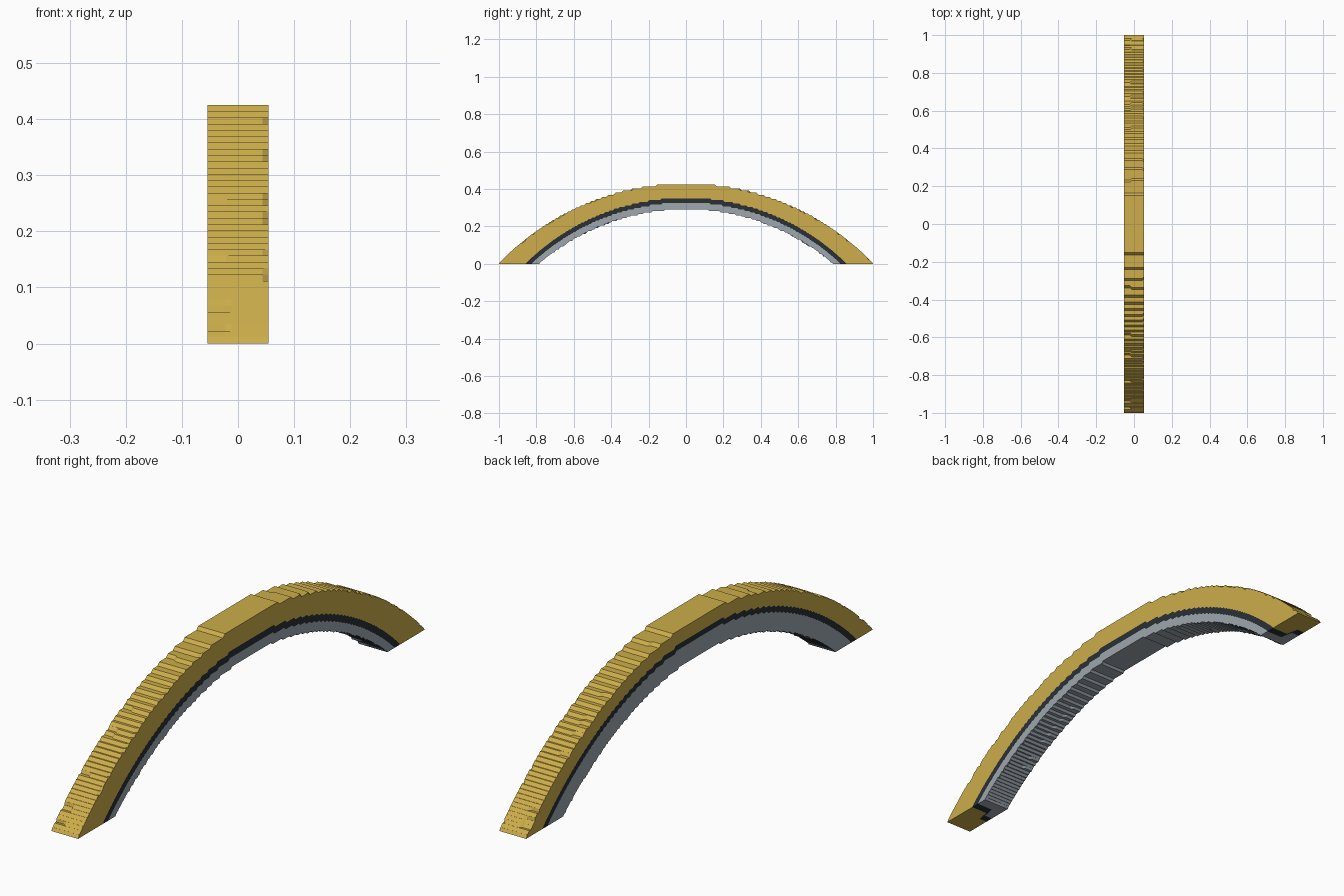
import bpy, bmesh, math, random

if "Cube" in bpy.data.objects:
    bpy.data.objects.remove(bpy.data.objects["Cube"])

random.seed(4)
STEPS = 38
# stations across the width; the layers step to a thinner outer layer on the left
STATIONS = [-0.054, -0.022, -0.012, 0.044, 0.054]


def material(name, rgb):
    m = bpy.data.materials.new(name)
    m.diffuse_color = (*rgb, 1)
    m.use_nodes = True
    m.node_tree.nodes["Principled BSDF"].inputs["Base Color"].default_value = m.diffuse_color
    return m


def half_curve(crown, foot, jog):
    """Quarter-round stair: flat treads joined by 45 degree risers."""
    r = (foot ** 2 + crown ** 2) / (2 * crown)
    h = crown / STEPS
    pts = []
    last = 0.0
    for k in range(STEPS):
        z = crown - k * h
        yc = math.sqrt(r * r - (z - 0.8 * h - crown + r) ** 2) - jog[k] * h
        for y, zz in ((yc - h / 2, z), (yc + h / 2, z - h)):
            last = min(max(y, last + 0.0004), foot)
            pts.append((last, zz))
    pts[-1] = (foot, 0.0)
    return pts


def full_curve(crown, foot, jogs):
    back = half_curve(crown, foot, jogs[1])
    front = half_curve(crown, foot, jogs[0])
    return [(-y, z) for y, z in reversed(front)] + back


def make_jogs():
    return [[random.choice((0, 0, 0.8)) for _ in range(STEPS)] for _ in range(2)]


NO_JOGS = [[0] * STEPS, [0] * STEPS]


def surface(left, right, jogged):
    """One stepped surface, given as (crown height, foot distance) per side."""
    jl = make_jogs() if jogged else NO_JOGS
    jr = make_jogs() if jogged else NO_JOGS
    rows = []
    for i, x in enumerate(STATIONS):
        crown, foot = left if i < 2 else right
        jogs = jl if i < 2 else (jr if i == 4 else NO_JOGS)
        rows.append([(x, y, z) for y, z in full_curve(crown, foot, jogs)])
    return rows


def layer(name, upper, lower, mat):
    """Closed arched band between two stepped surfaces."""
    bm = bmesh.new()
    u = [[bm.verts.new(p) for p in row] for row in upper]
    d = [[bm.verts.new(p) for p in row] for row in lower]
    n, m = len(u[0]), len(u)
    for i in range(m - 1):
        for j in range(n - 1):
            bm.faces.new((u[i][j], u[i + 1][j], u[i + 1][j + 1], u[i][j + 1]))
            bm.faces.new((d[i][j], d[i][j + 1], d[i + 1][j + 1], d[i + 1][j]))
        for j in (0, n - 1):  # feet
            bm.faces.new((u[i][j], d[i][j], d[i + 1][j], u[i + 1][j]))
    for i in (0, m - 1):  # sides
        for j in range(n - 1):
            bm.faces.new((u[i][j], u[i][j + 1], d[i][j + 1], d[i][j]))
    bmesh.ops.recalc_face_normals(bm, faces=bm.faces)
    me = bpy.data.meshes.new(name)
    bm.to_mesh(me)
    bm.free()
    me.materials.append(mat)
    ob = bpy.data.objects.new(name, me)
    bpy.context.collection.objects.link(ob)
    return ob


gold = material("gold", (0.61, 0.42, 0.07))
black = material("charcoal", (0.022, 0.03, 0.036))
grey = material("steel_grey", (0.34, 0.39, 0.43))

# surfaces from outside to inside
outer = surface((0.425, 1.0), (0.425, 1.0), True)
gold_edge = surface((0.375, 0.905), (0.35, 0.857), False)
grey_edge = surface((0.355, 0.875), (0.325, 0.825), False)
inner = surface((0.29, 0.785), (0.29, 0.785), True)

# three layers of the arch
layer("outer_arch", outer, gold_edge, gold)
layer("dark_band", gold_edge, grey_edge, black)
layer("inner_arch", grey_edge, inner, grey)
